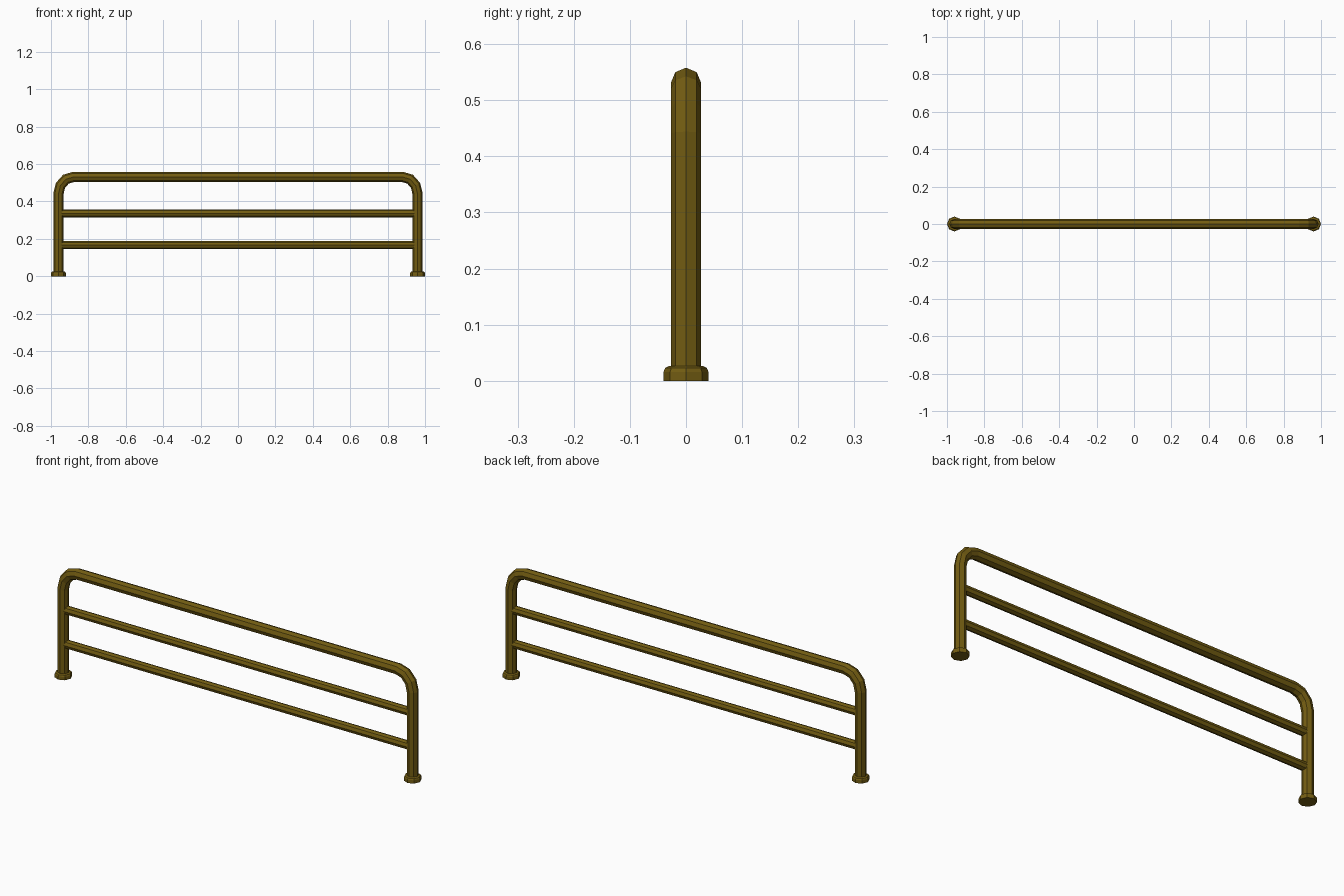
import bpy, bmesh, math
from mathutils import Vector

if "Cube" in bpy.data.objects:
    bpy.data.objects.remove(bpy.data.objects["Cube"])

SIDES = 8
brass = bpy.data.materials.new("dark_brass")
brass.diffuse_color = (0.17, 0.108, 0.006, 1)
brass.use_nodes = True
brass.node_tree.nodes["Principled BSDF"].inputs["Base Color"].default_value = brass.diffuse_color


def finish(name, bm):
    bmesh.ops.recalc_face_normals(bm, faces=bm.faces)
    me = bpy.data.meshes.new(name)
    bm.to_mesh(me)
    bm.free()
    me.materials.append(brass)
    ob = bpy.data.objects.new(name, me)
    bpy.context.collection.objects.link(ob)
    return ob


def skin(bm, rings):
    for a, b in zip(rings, rings[1:]):
        for i in range(SIDES):
            j = (i + 1) % SIDES
            bm.faces.new((a[i], a[j], b[j], b[i]))
    bm.faces.new(rings[0])
    bm.faces.new(rings[-1])


def tube(name, path, r):
    """Octagonal tube along a path in the XZ plane, with mitred joints."""
    bm = bmesh.new()
    pts = [Vector((x, 0, z)) for x, z in path]
    rings = []
    for k, p in enumerate(pts):
        d1 = (p - pts[k - 1]).normalized() if k else (pts[1] - p).normalized()
        d2 = (pts[k + 1] - p).normalized() if k < len(pts) - 1 else d1
        t = (d1 + d2).normalized()
        side = Vector((-t.z, 0, t.x)) / t.dot(d1)
        rings.append([bm.verts.new(p + side * r * math.cos(a) + Vector((0, r * math.sin(a), 0)))
                      for a in (2 * math.pi * i / SIDES for i in range(SIDES))])
    skin(bm, rings)
    return finish(name, bm)


def lathe(name, profile, x):
    bm = bmesh.new()
    rings = [[bm.verts.new((x + r * math.cos(a), r * math.sin(a), z))
              for a in (2 * math.pi * i / SIDES for i in range(SIDES))] for r, z in profile]
    skin(bm, rings)
    return finish(name, bm)


# Bent outer frame: post, rounded corner, top rail, mirrored
PX, TOP, BX, BZ = 0.96, 0.531, 0.08, 0.09
corner = [(PX - BX + BX * math.cos(a), TOP - BZ + BZ * math.sin(a))
          for a in (math.radians(30 * i) for i in range(4))]
half = [(PX, 0.005)] + corner
tube("outer_frame", half + [(-x, z) for x, z in reversed(half)], 0.027)

# Two inner rails
for name, z in (("lower_rail", 0.167), ("upper_rail", 0.336)):
    tube(name, [(-PX, z), (PX, z)], 0.021)

# Chamfered feet
for name, x in (("left_foot", -PX), ("right_foot", PX)):
    lathe(name, [(0.04, 0), (0.04, 0.016), (0.037, 0.023), (0.031, 0.026)], x)
